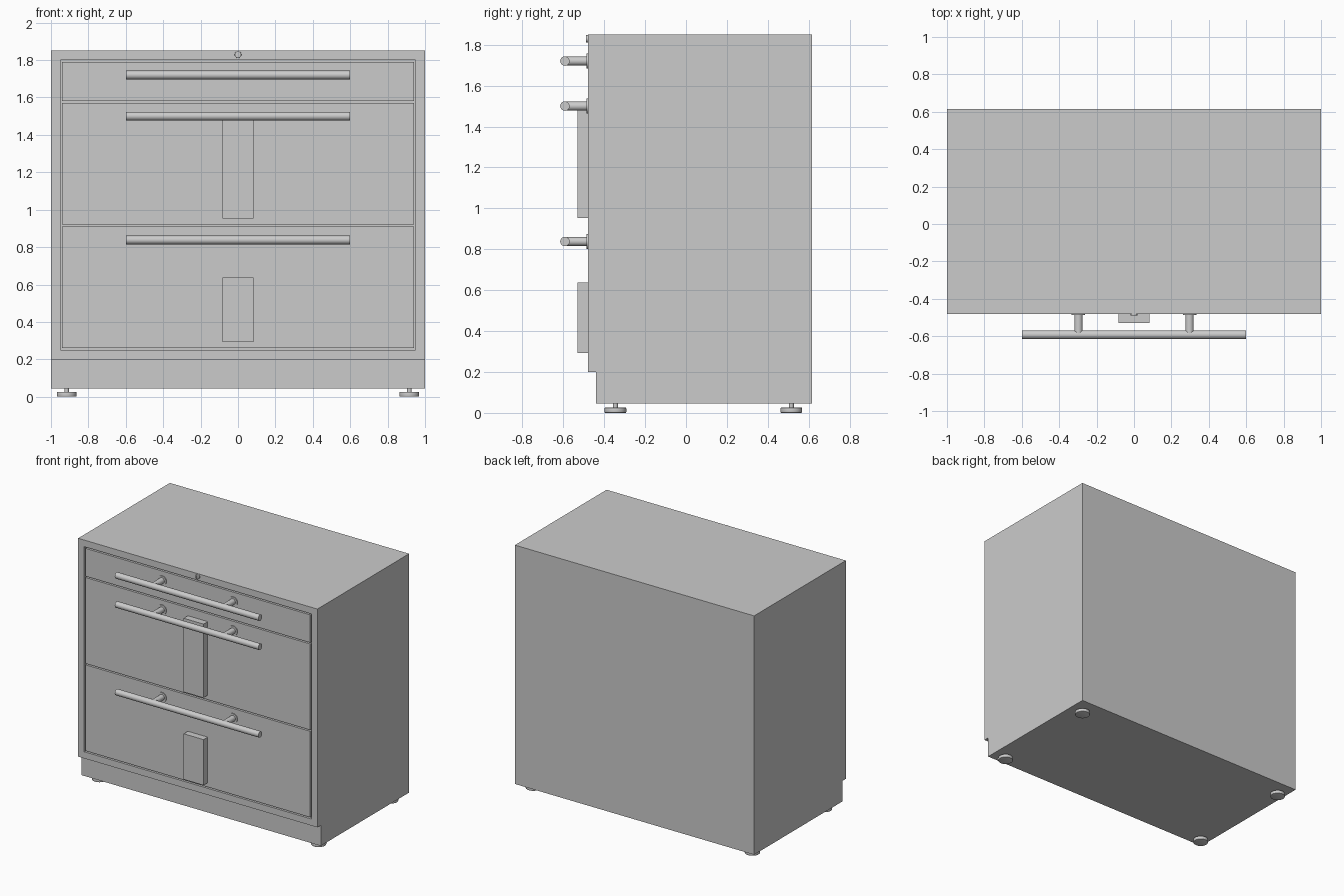
import bpy, bmesh, math
from mathutils import Matrix, Vector

if "Cube" in bpy.data.objects:
    bpy.data.objects.remove(bpy.data.objects["Cube"])

FRONT, BACK = -0.48, 0.615


def finish(name, bm, smooth=False):
    bmesh.ops.recalc_face_normals(bm, faces=bm.faces)
    me = bpy.data.meshes.new(name)
    bm.to_mesh(me)
    bm.free()
    ob = bpy.data.objects.new(name, me)
    bpy.context.collection.objects.link(ob)
    if smooth:
        bpy.ops.object.select_all(action='DESELECT')
        ob.select_set(True)
        bpy.context.view_layer.objects.active = ob
        bpy.ops.object.shade_smooth_by_angle(angle=math.radians(35))
    return ob


def box(name, x, y, z):
    bm = bmesh.new()
    size = [b - a for a, b in (x, y, z)]
    mid = [(a + b) / 2 for a, b in (x, y, z)]
    bmesh.ops.create_cube(bm, size=1, matrix=Matrix.Translation(mid) @ Matrix.Diagonal((*size, 1)))
    return finish(name, bm)


def rod(name, start, end, r, bevel=0.0):
    a, b = Vector(start), Vector(end)
    bm = bmesh.new()
    rot = (b - a).to_track_quat('Z', 'Y').to_matrix().to_4x4()
    bmesh.ops.create_cone(bm, cap_ends=True, segments=32, radius1=r, radius2=r,
                          depth=(b - a).length, matrix=Matrix.Translation((a + b) / 2) @ rot)
    if bevel:
        rims = [e for e in bm.edges if any(len(f.verts) > 4 for f in e.link_faces)]
        bmesh.ops.bevel(bm, geom=rims, offset=bevel, segments=2, profile=0.5, affect='EDGES')
    return finish(name, bm, True)


def cut(target, cutter):
    cutter.hide_render = True
    mod = target.modifiers.new("cut", 'BOOLEAN')
    mod.operation, mod.solver, mod.object = 'DIFFERENCE', 'EXACT', cutter
    bpy.context.view_layer.objects.active = target
    bpy.ops.object.modifier_apply(modifier=mod.name)
    bpy.data.objects.remove(cutter)


# cabinet body: side profile with toe recess, extruded across the width
bm = bmesh.new()
profile = [(-0.44, 0.045), (0.605, 0.045), (0.605, 1.85), (FRONT, 1.85), (FRONT, 0.2), (-0.44, 0.2)]
face = bm.faces.new([bm.verts.new((-1, y, z)) for y, z in profile])
side = bmesh.ops.extrude_face_region(bm, geom=[face])
bmesh.ops.translate(bm, vec=(2, 0, 0), verts=[v for v in side["geom"] if isinstance(v, bmesh.types.BMVert)])
body = finish("cabinet_body", bm)
cut(body, box("opening_cutter", (-0.95, 0.95), (-0.6, FRONT + 0.04), (0.25, 1.80)))
box("back_panel", (-1, 1), (0.605, BACK), (0.045, 1.85))

# drawer fronts with bar handles
drawers = {"top": (1.58, 1.79, 1.72), "middle": (0.92, 1.57, 1.50), "bottom": (0.26, 0.91, 0.838)}
for name, (z0, z1, hz) in drawers.items():
    box(name + "_drawer_front", (-0.94, 0.94), (FRONT, FRONT + 0.04), (z0, z1))
    rod(name + "_handle_bar", (-0.6, -0.592, hz), (0.6, -0.592, hz), 0.023)
    for s, tag in ((-1, "left"), (1, "right")):
        x = 0.297 * s
        rod(f"{name}_handle_post_{tag}", (x, FRONT, hz), (x, -0.585, hz), 0.022)
        rod(f"{name}_handle_flange_{tag}", (x, FRONT, hz), (x, FRONT - 0.006, hz), 0.036)

# raised plates on the two deep drawers
box("middle_drawer_plate", (-0.083, 0.083), (-0.53, FRONT), (0.953, 1.51))
box("bottom_drawer_plate", (-0.083, 0.083), (-0.53, FRONT), (0.292, 0.637))

# key lock with vertical slot
lock = rod("lock_cylinder", (0, FRONT + 0.005, 1.829), (0, -0.49, 1.829), 0.018, 0.002)
cut(lock, box("keyhole_cutter", (-0.003, 0.003), (-0.5, -0.484), (1.818, 1.840)))

# levelling feet
for x, xt in ((-0.916, "left"), (0.916, "right")):
    for y, yt in ((-0.345, "front"), (0.515, "back")):
        rod(f"foot_pad_{yt}_{xt}", (x, y, 0), (x, y, 0.026), 0.053, 0.004)
        rod(f"foot_stem_{yt}_{xt}", (x, y, 0.02), (x, y, 0.047), 0.012)
